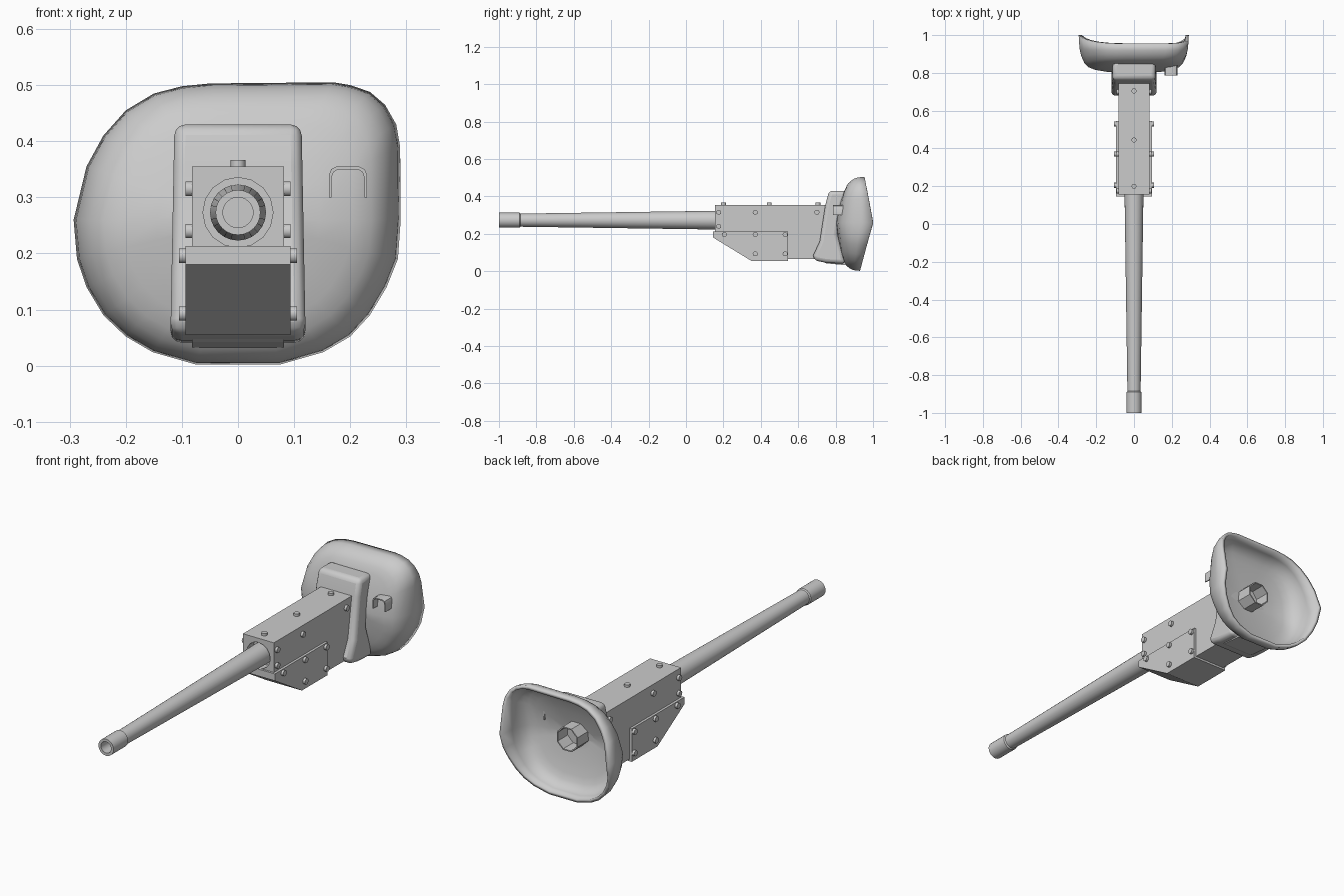
import bpy, bmesh, math

if "Cube" in bpy.data.objects:
    bpy.data.objects.remove(bpy.data.objects["Cube"])

steel = bpy.data.materials.new("grey_steel")
steel.diffuse_color = (0.6, 0.6, 0.6, 1)
steel.use_nodes = True
steel.node_tree.nodes["Principled BSDF"].inputs["Base Color"].default_value = steel.diffuse_color
AXIS_Z = 0.273  # height of the bore


def make(name, verts, faces, smooth=None):
    me = bpy.data.meshes.new(name)
    me.from_pydata(verts, [], faces)
    bm = bmesh.new()
    bm.from_mesh(me)
    bmesh.ops.recalc_face_normals(bm, faces=bm.faces)
    bm.to_mesh(me)
    bm.free()
    me.materials.append(steel)
    ob = bpy.data.objects.new(name, me)
    bpy.context.collection.objects.link(ob)
    if smooth:
        bpy.ops.object.select_all(action='DESELECT')
        ob.select_set(True)
        bpy.context.view_layer.objects.active = ob
        bpy.ops.object.shade_smooth_by_angle(angle=math.radians(smooth))
    return ob


def extrude_x(name, profile, half, smooth=None):
    """Side profile (y, z) extruded symmetrically across x."""
    n = len(profile)
    verts = [(s * half, y, z) for s in (-1, 1) for y, z in profile]
    faces = [list(range(n)), list(range(n, 2 * n))]
    faces += [(i, (i + 1) % n, n + (i + 1) % n, n + i) for i in range(n)]
    return make(name, verts, faces, smooth)


def lathe_y(name, profile, sides, cap=True, smooth=30, turn=0.0):
    """Profile (radius, y) turned around the bore axis."""
    verts, faces = [], []
    for r, y in profile:
        for k in range(sides):
            a = 2 * math.pi * k / sides + turn
            verts.append((r * math.cos(a), y, AXIS_Z + r * math.sin(a)))
    for j in range(len(profile) - 1):
        for k in range(sides):
            m = (k + 1) % sides
            faces.append((j * sides + k, j * sides + m,
                          (j + 1) * sides + m, (j + 1) * sides + k))
    if cap:
        faces.append(list(range(sides)))
        faces.append(list(range(len(verts) - sides, len(verts))))
    return make(name, verts, faces, smooth)


# --- barrel with muzzle sleeve and bore
lathe_y("barrel", [(0.027, -0.93), (0.027, -1.0), (0.04, -1.0), (0.04, -0.89),
                   (0.035, -0.885), (0.05, 0.16), (0.05, 0.3)], 24)

# --- gun housing with a recess around the barrel
housing = extrude_x("housing", [(0.155, 0.355), (0.155, 0.2), (0.35, 0.066),
                                (0.70, 0.064), (0.75, 0.042), (0.855, 0.032),
                                (0.853, 0.06), (0.805, 0.2), (0.805, 0.355)], 0.082)
cutter = lathe_y("recess_cutter", [(0.0625, 0.1), (0.0625, 0.2)], 16)
cutter.hide_render = True
cutter.hide_viewport = True
cut = housing.modifiers.new("recess", 'BOOLEAN')
cut.object = cutter
cut.operation = 'DIFFERENCE'
cut.solver = 'EXACT'

# --- lower cradle plate wrapped around the housing
extrude_x("cradle", [(0.145, 0.213), (0.145, 0.18), (0.35, 0.055),
                     (0.545, 0.055), (0.545, 0.213)], 0.094)

# --- rounded collar joining housing and shield
collar = extrude_x("collar", [(0.765, 0.43), (0.745, 0.355), (0.715, 0.16),
                              (0.68, 0.085), (0.685, 0.058), (0.75, 0.045),
                              (0.852, 0.04), (0.84, 0.1), (0.81, 0.2),
                              (0.83, 0.34), (0.862, 0.43)], 0.118, 35)
for v in collar.data.vertices:
    v.co.x *= 1.03 - 0.07 * v.co.z / 0.43
bev = collar.modifiers.new("soft_edges", 'BEVEL')
bev.width = 0.02
bev.segments = 3
bev.limit_method = 'ANGLE'
bev.angle_limit = math.radians(50)

# --- dished shield: rim outline (x, z) shrunk in rings towards the centre
rim = [(-0.293, 0.26), (-0.27, 0.355), (-0.24, 0.41), (-0.2, 0.455), (-0.15, 0.485),
       (-0.1, 0.498), (-0.05, 0.503), (0.06, 0.504), (0.17, 0.505), (0.2, 0.5),
       (0.235, 0.488), (0.262, 0.465), (0.282, 0.43), (0.289, 0.39), (0.29, 0.26),
       (0.285, 0.19), (0.265, 0.14), (0.235, 0.09), (0.2, 0.052), (0.152, 0.024),
       (0.075, 0.002), (-0.075, 0.002), (-0.152, 0.024), (-0.2, 0.052),
       (-0.24, 0.09), (-0.27, 0.14), (-0.287, 0.19)]
rings = [(1.0, 0.0), (0.985, 0.35), (0.955, 0.55), (0.9, 0.73), (0.82, 0.85),
         (0.7, 0.92), (0.5, 0.97), (0.25, 1.0)]
CZ = 0.26


def shield_y(z, f):
    d = z - CZ
    edge = 1.0 - (0.185 * d if d > 0 else -0.27 * d)
    return edge - f * (0.2 - 0.1 * min(1, abs(d) / 0.25))


n = len(rim)
verts, faces = [], []
for s, f in rings:
    for x, z in rim:
        zz = CZ + (z - CZ) * s
        verts.append((x * s, shield_y(zz, f), zz))
for j in range(len(rings) - 1):
    for k in range(n):
        m = (k + 1) % n
        faces.append((j * n + k, j * n + m, (j + 1) * n + m, (j + 1) * n + k))
last = (len(rings) - 1) * n
verts.append((0, shield_y(CZ, 1.0), CZ))
faces += [(last + k, last + (k + 1) % n, len(verts) - 1) for k in range(n)]
shield = make("shield", verts, faces, 40)
# thicken towards the hollow rear
if shield.data.polygons[-1].normal.y > 0:
    shield.data.flip_normals()
sol = shield.modifiers.new("thickness", 'SOLIDIFY')
sol.thickness = 0.016
sol.offset = -1

# --- open breech tube inside the shield
lathe_y("breech_tube", [(0.06, 0.8), (0.06, 0.9), (0.054, 0.9), (0.054, 0.825)],
        8, True, 20, math.pi / 8)

# --- small hooded strap on the shield face
outer = [(0.162, 0.3), (0.162, 0.34), (0.166, 0.35), (0.176, 0.355),
         (0.216, 0.355), (0.226, 0.35), (0.23, 0.34), (0.23, 0.3)]
inner = [(0.196 + (x - 0.196) * 0.86, z if z < 0.31 else z - 0.005) for x, z in outer]
loop = outer + inner[::-1]
c = len(loop)
verts = [(x, y, z) for y in (0.787, 0.842) for x, z in loop]
faces = [(i, (i + 1) % c, c + (i + 1) % c, c + i) for i in range(c)]
for i in range(len(outer) - 1):
    q = (i, i + 1, c - 2 - i, c - 1 - i)
    faces += [q, tuple(k + c for k in q)]
make("sight_hood", verts, faces, 35)


# --- bolts
def bolt(name, base, axis, r=0.0135, h=0.0115, sides=10):
    verts = []
    for d in (-0.004, h):
        for k in range(sides):
            a = 2 * math.pi * k / sides
            u, w = r * math.cos(a), r * math.sin(a)
            if axis == 'z':
                verts.append((base[0] + u, base[1] + w, base[2] + d))
            else:
                verts.append((base[0] + math.copysign(d, base[0]) * (1 if d > 0 else -1),
                              base[1] + u, base[2] + w))
    faces = [list(range(sides)), list(range(sides, 2 * sides))]
    faces += [(k, (k + 1) % sides, sides + (k + 1) % sides, sides + k) for k in range(sides)]
    make(name, verts, faces, 45)


for y in (0.2, 0.445, 0.705):
    bolt("top_bolt", (0, y, 0.355), 'z')
for side in (-1, 1):
    for y, z in ((0.175, 0.315), (0.175, 0.24), (0.37, 0.315), (0.70, 0.315)):
        bolt("housing_bolt", (side * 0.082, y, z), 'x')
    for y, z in ((0.205, 0.196), (0.37, 0.196), (0.53, 0.196), (0.37, 0.093), (0.53, 0.093)):
        bolt("cradle_bolt", (side * 0.094, y, z), 'x')
